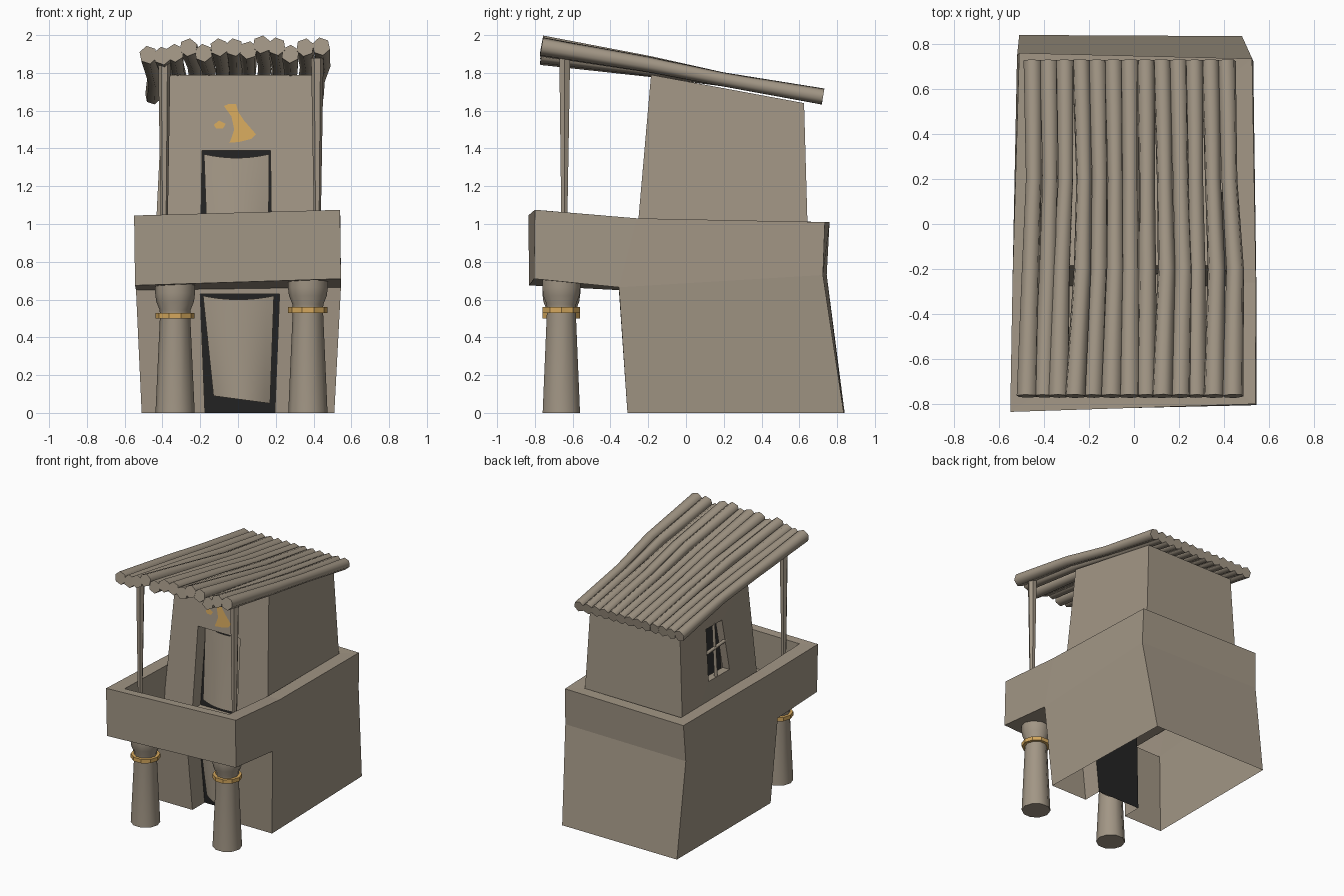
import bpy, bmesh, math, random
from mathutils import Vector

if "Cube" in bpy.data.objects:
    bpy.data.objects.remove(bpy.data.objects["Cube"])

random.seed(4)

def material(name, rgb):
    m = bpy.data.materials.new(name)
    m.diffuse_color = (*rgb, 1)
    m.use_nodes = True
    m.node_tree.nodes["Principled BSDF"].inputs["Base Color"].default_value = m.diffuse_color
    return m

CLAY = material("clay", (0.36, 0.305, 0.235))
GOLD = material("gold", (0.66, 0.39, 0.11))
DARK = material("dark_interior", (0.017, 0.017, 0.017))

def finish(name, bm, mat, smooth=None):
    bmesh.ops.remove_doubles(bm, verts=bm.verts, dist=0.0005)
    bmesh.ops.recalc_face_normals(bm, faces=bm.faces)
    me = bpy.data.meshes.new(name)
    bm.to_mesh(me)
    bm.free()
    ob = bpy.data.objects.new(name, me)
    bpy.context.collection.objects.link(ob)
    me.materials.append(mat)
    if smooth:
        bpy.ops.object.select_all(action='DESELECT')
        ob.select_set(True)
        bpy.context.view_layer.objects.active = ob
        bpy.ops.object.shade_smooth_by_angle(angle=math.radians(smooth))
    return ob

def face(bm, pts):
    return bm.faces.new([bm.verts.new(p) for p in pts])

def opening(bm, wall, hole, depth, sill=True):
    """Wall quad with a hole and its reveal; edge 0 is the bottom."""
    deep = [Vector(p) + Vector(depth) for p in hole]
    for k in range(0 if sill else 1, 4):
        j = (k + 1) % 4
        face(bm, [wall[k], wall[j], hole[j], hole[k]])
        face(bm, [hole[k], hole[j], deep[j], deep[k]])

def tube(name, path, radii, sides, mat, turn=0.0, smooth=65):
    bm = bmesh.new()
    path = [Vector(p) for p in path]
    quat = (path[-1] - path[0]).to_track_quat('Z', 'Y')
    rings = []
    for p, r in zip(path, radii):
        rings.append([bm.verts.new(p + quat @ Vector((r * math.cos(a), r * math.sin(a), 0)))
                      for a in (turn + i * math.tau / sides for i in range(sides))])
    for a, b in zip(rings, rings[1:]):
        for i in range(sides):
            j = (i + 1) % sides
            bm.faces.new([a[i], a[j], b[j], b[i]])
    bm.faces.new(rings[0][::-1])
    bm.faces.new(rings[-1])
    return finish(name, bm, mat, smooth)

# Lower storey and balcony: one shell, open underneath
b = [(-.51, -.31, 0), (.51, -.31, 0), (.48, .835, 0), (-.51, .84, 0)]
m = [(-.54, -.355, .65), (.545, -.355, .665), (.53, .725, .73), (-.52, .745, .73)]
o = [(-.545, -.83, .675), (.545, -.805, .71)]
t = [(-.55, -.835, 1.045), (.54, -.80, 1.075), (.542, -.26, 1.03),
     (.525, .735, 1.01), (-.51, .76, 1.01), (-.54, -.26, 1.03)]
inner = [(-.44, -.765, 1.045), (.44, -.735, 1.07), (.44, -.26, 1.03),
         (.42, .65, 1.01), (-.42, .66, 1.01), (-.44, -.26, 1.03)]
floor = [(x, y, .76) for x, y, z in inner]
bm = bmesh.new()
opening(bm, [b[0], b[1], m[1], m[0]],
        [(-.175, -.31, 0), (.195, -.31, 0), (.22, -.354, .63), (-.2, -.354, .63)],
        (0, .15, 0), sill=False)
for k in (1, 2, 3):
    j = (k + 1) % 4
    face(bm, [b[k], b[j], m[j], m[k]])
for f in ([o[1], m[1], t[2], t[1]], [m[1], m[2], t[3], t[2]], [m[2], m[3], t[4], t[3]],
          [m[3], m[0], t[5], t[4]], [m[0], o[0], t[0], t[5]], [o[0], o[1], t[1], t[0]],
          [m[0], m[1], o[1], o[0]], floor):
    face(bm, f)
for k in range(6):
    j = (k + 1) % 6
    face(bm, [t[k], t[j], inner[j], inner[k]])
    face(bm, [inner[k], inner[j], floor[j], floor[k]])
finish("lower_storey_and_balcony", bm, CLAY)

# Upper room with a doorway in front and a window on the left side
b = [(-.445, -.275, .76), (.445, -.275, .76), (.43, .65, .76), (-.43, .65, .76)]
t = [(-.395, -.185, 1.79), (.395, -.185, 1.79), (.385, .625, 1.64), (-.385, .625, 1.64)]
bm = bmesh.new()
opening(bm, [b[0], b[1], t[1], t[0]],
        [(-.2, -.275, .76), (.18, -.275, .76), (.172, -.22, 1.39), (-.19, -.22, 1.39)],
        (0, .1, 0), sill=False)
opening(bm, [b[3], b[0], t[0], t[3]],
        [(-.418, .32, 1.16), (-.423, .07, 1.16), (-.400, .13, 1.56), (-.397, .32, 1.56)],
        (.06, 0, 0))
face(bm, [b[1], b[2], t[2], t[1]])
face(bm, [b[2], b[3], t[3], t[2]])
face(bm, t)
finish("upper_room", bm, CLAY)

# Window lattice
tube("window_bar_upright", [(-.405, .21, 1.15), (-.39, .22, 1.57)], [.014, .012], 6, CLAY)
tube("window_bar_cross", [(-.4, .33, 1.37), (-.4, .08, 1.39)], [.013, .013], 6, CLAY)

# Dark panels closing the doorways
for name, pts in (
        ("lower_door_dark", [(-.175, -.16, 0), (.195, -.16, 0), (.22, -.204, .63), (-.2, -.204, .63)]),
        ("upper_door_dark", [(-.2, -.175, .76), (.18, -.175, .76), (.172, -.12, 1.39), (-.19, -.12, 1.39)])):
    bm = bmesh.new()
    face(bm, pts)
    finish(name, bm, DARK)

# Door curtains: sagging, bulging cloth
def curtain(name, tl, tr, bl, br, sag, bulge):
    bm = bmesh.new()
    n = 10
    grid = []
    for i in range(n + 1):
        v = i / n
        row = []
        for k in range(n + 1):
            u = k / n
            p = Vector(tl).lerp(tr, u).lerp(Vector(bl).lerp(br, u), v)
            hump = 4 * u * (1 - u)
            p.y -= bulge * hump * (.4 + .6 * v)
            p.z -= sag * hump * (1 - v)
            row.append(bm.verts.new(p))
        grid.append(row)
    for i in range(n):
        for k in range(n):
            bm.faces.new([grid[i][k], grid[i][k + 1], grid[i + 1][k + 1], grid[i + 1][k]])
    finish(name, bm, CLAY, 60)

curtain("lower_curtain", (-.185, -.225, .62), (.19, -.225, .62),
        (-.13, -.2, .09), (.17, -.2, .05), .02, .06)
curtain("upper_curtain", (-.18, -.145, 1.37), (.165, -.145, 1.37),
        (-.16, -.2, .82), (.16, -.2, .80), .02, .04)

# Columns with flared capitals and gold bands
for side, x, top in (("left", -.333, .68), ("right", .37, .71)):
    band = top - .165
    tube(side + "_column", [(x, -.66, z) for z in (0, band, band + .03, band + .075, band + .12, top)],
         [.104, .08, .082, .1, .106, .106], 10, CLAY)
    tube(side + "_column_band", [(x, -.66, band - .015), (x, -.66, band + .015)],
         [.104, .104], 10, GOLD, smooth=None)

# Slim posts carrying the roof
for side, x in (("left", -.39), ("right", .42)):
    tube(side + "_roof_post", [(x, -.645, .75), (x, -.642, 1.88)], [.014, .033], 6, CLAY, smooth=None)

# Roof of crooked hexagonal poles
front_x = [-.475, -.40, -.335, -.262, -.183, -.10, -.02, .055, .125, .205, .277, .355, .44]
front_z = [1.895, 1.89, 1.905, 1.935, 1.905, 1.935, 1.935, 1.92, 1.95, 1.94, 1.9, 1.935, 1.94]
for i, (x, z) in enumerate(zip(front_x, front_z)):
    back = -.45 + i * .0718
    j = random.uniform(-.012, .012)
    tube(f"roof_pole_{i + 1}",
         [(x, -.765, z), (x * .6 + back * .4 + j + .012, -.2, 1.835 + (z - 1.92) * .5),
          (back + j * .5 + .008, .2, 1.765), (back, .725, 1.675)],
         [.049, .041, .037, .043], 6, CLAY, turn=math.pi / 6 + random.uniform(-.25, .25))

# Gold painted mark above the upper door
marks = [[(-.075, 1.625), (-.05, 1.635), (-.01, 1.635), (0, 1.595), (.03, 1.55), (.095, 1.475),
          (.07, 1.45), (.01, 1.435), (-.045, 1.43), (-.035, 1.455), (-.02, 1.5), (-.035, 1.57)],
         [(-.128, 1.525), (-.1, 1.548), (-.065, 1.53), (-.08, 1.505), (-.115, 1.505)]]
bm = bmesh.new()
for shape in marks:
    face(bm, [(x, -.275 + (z - .76) * .0874 - .006, z) for x, z in shape])
finish("painted_mark", bm, GOLD)
